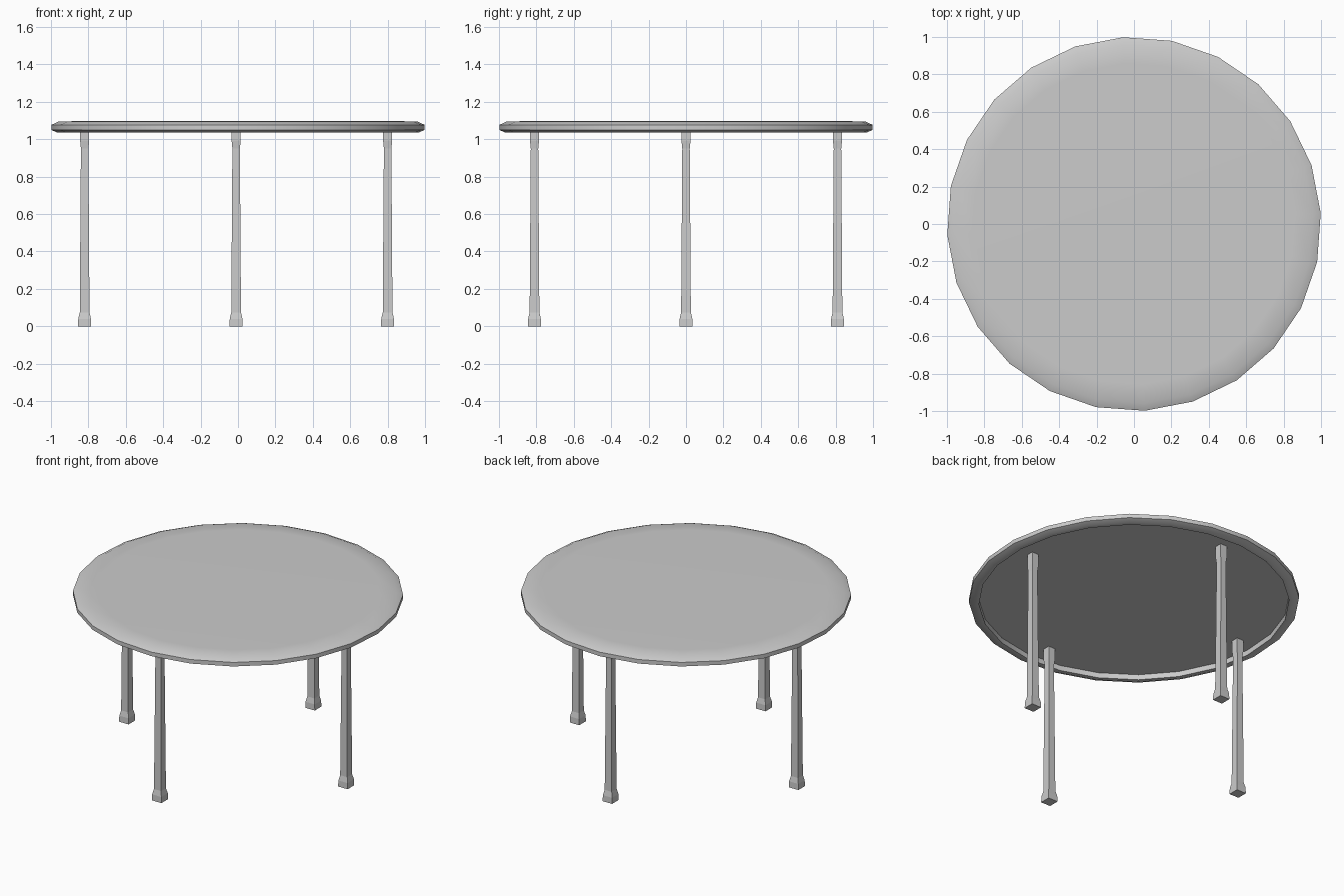
import bpy, bmesh, math

cube = bpy.data.objects.get("Cube")
if cube:
    bpy.data.objects.remove(cube, do_unlink=True)

grey = bpy.data.materials.new("plain_grey")
grey.use_nodes = True
colour = (0.6, 0.6, 0.6, 1)
grey.diffuse_color = colour
grey.node_tree.nodes["Principled BSDF"].inputs["Base Color"].default_value = colour


def stack_rings(name, profile, sides, turn, location=(0, 0, 0)):
    """Join rings of (radius, height) into one closed solid."""
    bm = bmesh.new()
    rings = []
    for radius, z in profile:
        angles = [turn + math.tau * i / sides for i in range(sides)]
        rings.append([bm.verts.new((radius * math.cos(a), radius * math.sin(a), z))
                      for a in angles])
    for low, high in zip(rings, rings[1:]):
        for i in range(sides):
            j = (i + 1) % sides
            bm.faces.new((low[i], low[j], high[j], high[i]))
    bm.faces.new(rings[0][::-1])
    bm.faces.new(rings[-1])
    bmesh.ops.recalc_face_normals(bm, faces=bm.faces)
    mesh = bpy.data.meshes.new(name)
    bm.to_mesh(mesh)
    bm.free()
    mesh.materials.append(grey)
    obj = bpy.data.objects.new(name, mesh)
    obj.location = location
    bpy.context.collection.objects.link(obj)
    return obj


# Round top: recessed underside, bevelled rim, soft upper edge
top_profile = [(0.94, 1.07), (0.94, 1.035), (0.965, 1.035), (1.0, 1.05),
               (1.0, 1.077), (0.96, 1.095), (0.86, 1.097)]
table_top = stack_rings("table_top", top_profile, 24, math.radians(3.3))
bpy.ops.object.select_all(action='DESELECT')
table_top.select_set(True)
bpy.context.view_layer.objects.active = table_top
bpy.ops.object.shade_smooth_by_angle(angle=math.radians(30))

# Square legs: wider foot, slight taper, small flare under the top
half_widths = [(0.035, 0), (0.034, 0.04), (0.026, 0.075), (0.02, 0.95),
               (0.024, 0.99), (0.024, 1.07)]
leg_profile = [(w * math.sqrt(2), z) for w, z in half_widths]
for name, dx, dy in (("left_leg", 1, 0), ("right_leg", -1, 0),
                     ("back_leg", 0, 1), ("front_leg", 0, -1)):
    stack_rings(name, leg_profile, 4, math.pi / 4,
                (0.81 * dx - 0.01, 0.81 * dy, 0))
